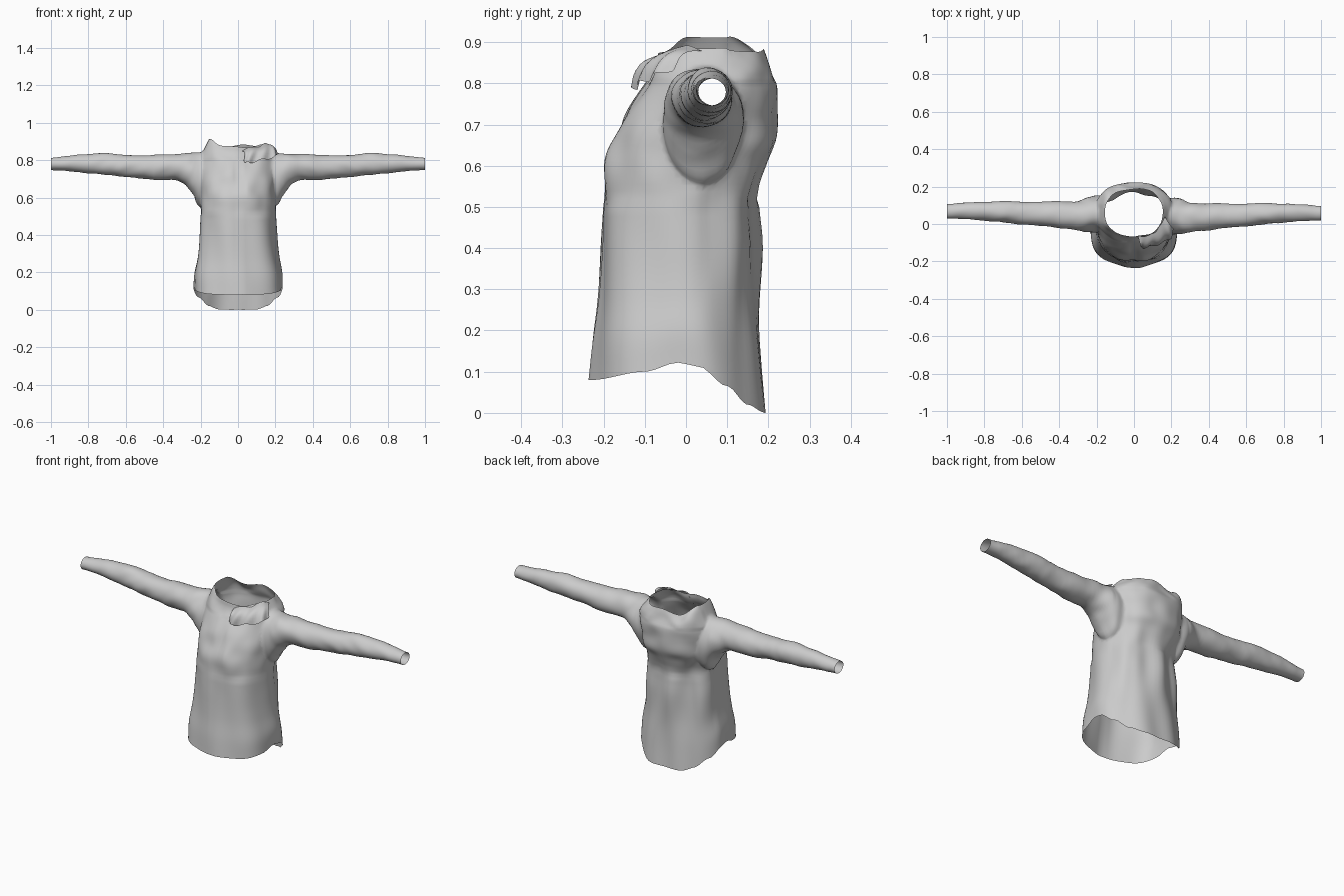
import bpy, bmesh, math
from mathutils import Vector, noise

if "Cube" in bpy.data.objects:
    bpy.data.objects.remove(bpy.data.objects["Cube"])


def spline(keys, n):
    """Catmull-Rom resampling of key tuples, n steps per span."""
    k = [Vector(p) for p in keys]
    k = [k[0] * 2 - k[1]] + k + [k[-1] * 2 - k[-2]]
    out = []
    for i in range(1, len(k) - 2):
        for j in range(n):
            t = j / n
            a, b, c, d = k[i - 1:i + 3]
            out.append(0.5 * (2 * b + (c - a) * t + (2 * a - 5 * b + 4 * c - d) * t * t
                              + (3 * b - a - 3 * c + d) * t ** 3))
    return out + [k[-2]]


def loft(name, rings):
    """Closed tube through rings of points, with end caps."""
    bm = bmesh.new()
    vs = [[bm.verts.new(p) for p in r] for r in rings]
    n = len(vs[0])
    for a, b in zip(vs, vs[1:]):
        for i in range(n):
            bm.faces.new((a[i], a[(i + 1) % n], b[(i + 1) % n], b[i]))
    bm.faces.new(vs[0])
    bm.faces.new(vs[-1])
    bmesh.ops.recalc_face_normals(bm, faces=bm.faces)
    me = bpy.data.meshes.new(name)
    bm.to_mesh(me)
    bm.free()
    ob = bpy.data.objects.new(name, me)
    bpy.context.collection.objects.link(ob)
    return ob


def spow(v, e):
    return math.copysign(abs(v) ** e, v)


def lerp_table(table, v):
    for (a, fa), (b, fb) in zip(table, table[1:]):
        if v <= b:
            t = max(0, (v - a) / (b - a))
            return fa + (fb - fa) * t * t * (3 - 2 * t)
    return table[-1][1]


def bump(v, c, w):
    return math.exp(-((v - c) / w) ** 2)


# Body: height, half width, front y, back y
body_keys = [(0, .238, -.232, .195), (.12, .235, -.224, .183), (.25, .218, -.212, .175),
             (.4, .206, -.205, .176), (.52, .2, -.2, .17), (.6, .2, -.195, .19),
             (.66, .203, -.175, .218), (.72, .207, -.148, .224), (.78, .212, -.108, .224),
             (.82, .205, -.085, .212), (.85, .18, -.07, .2), (.875, .155, -.064, .188)]
rings = []
N = 80
for z, hx, yf, yb in spline(body_keys, 5):
    cy, hy = (yf + yb) / 2, (yb - yf) / 2
    rings.append([(hx * spow(math.cos(a), .88), cy + hy * spow(math.sin(a), .88), z)
                  for a in (2 * math.pi * i / N for i in range(N))])
shirt = loft("shirt", rings)

# Sleeves: x, centre y, centre z, half depth, half height
sleeve_keys = [(.12, .04, .715, .095, .125), (.2, .045, .70, .1, .145), (.25, .04, .735, .092, .105),
               (.32, .038, .762, .075, .073), (.45, .045, .76, .068, .066), (.6, .05, .77, .06, .058),
               (.7, .058, .778, .057, .058), (.85, .062, .78, .047, .046), (1, .06, .779, .039, .033)]
sleeves = []
for side, label in ((-1, "left"), (1, "right")):
    dy = .008 if side < 0 else -.002
    sleeves.append(loft(label + "_sleeve", [
        [(side * x, cy + dy + hy * math.cos(a), cz + hz * math.sin(a))
         for a in (2 * math.pi * i / 36 for i in range(36))]
        for x, cy, cz, hy, hz in spline(sleeve_keys, 6)]))

# Join the sleeves to the body as one skin
bpy.context.view_layer.objects.active = shirt
for s in sleeves:
    m = shirt.modifiers.new("join", 'BOOLEAN')
    m.operation, m.solver, m.object = 'UNION', 'EXACT', s
    bpy.ops.object.modifier_apply(modifier=m.name)
    bpy.data.objects.remove(s)

bm = bmesh.new()
bm.from_mesh(shirt.data)

# Open the hem, neck and cuffs
caps = [f for f in bm.faces
        if all(v.co.z < 1e-4 for v in f.verts) or all(v.co.z > .8749 for v in f.verts)
        or all(abs(v.co.x) > .9999 for v in f.verts)]
bmesh.ops.delete(bm, geom=caps, context='FACES')

# Soften the armholes
arm = [v for v in bm.verts if .16 < abs(v.co.x) < .3 and v.co.z > .5 and not v.is_boundary]
for _ in range(5):
    bmesh.ops.smooth_vert(bm, verts=arm, factor=.5, use_axis_x=True, use_axis_y=True, use_axis_z=True)

# Cloth folds, then the curved hem and uneven neckline
hem = [(-.23, .08), (-.1, .1), (-.02, .122), (.03, .113), (.1, .065), (.15, .02), (.192, 0)]
bm.normal_update()
moves = []
for v in bm.verts:
    x, y, z = v.co
    n = v.normal.copy()
    if abs(x) < .24 and z < .8:
        low = min(1, max(0, (.62 - z) / .2))
        d = .005 * math.sin(7 * math.atan2(y, x) + 4 * z) * low
        if y > .05:
            d += .008 * math.sin(38 * x + 5 * z) * bump(z, .4, .2)
        if y < 0:
            # front opening: overlap step and central crease
            d -= .010 * bump(x, .012 - .15 * (z - .68), .012) * bump(z, .68, .1)
            d += .003 * math.tanh((x - .005) / .006) * bump(x, 0, .03)
        # side tucks
        d -= .010 * bump(y, .14, .018) * bump(z, .38, .22)
    else:
        d = .006 * noise.noise(Vector((abs(x) * 16 + z * 9, y * 14, z * 14 + 3)))
    if z > .5:
        d += .012 * noise.noise(Vector((x * 11, y * 11, z * 11))) * bump(x, 0, .35)
    moves.append((v, n * d))
for v, m in moves:
    if not (v.is_boundary and abs(v.co.x) > .9):
        v.co += m
    x, y, z = v.co
    if z < .35 and abs(x) < .3:
        h = lerp_table(hem, y)
        v.co.z = h + (.35 - h) * max(0, z) / .35
    if z > .8 and abs(x) < .2:
        up = (z - .8) / .075
        v.co.z += up * (.036 * bump(x, -.15, .035) + .012 * bump(x, .14, .04)
                        + .008 * math.sin(30 * x + 1) * (y > .1) - .008 * bump(x, .05, .06) * (y < 0))
bm.to_mesh(shirt.data)
bm.free()

# Crumpled collar flap at the front of the neck
top = spline([(.02, -.062, .848), (.06, -.066, .868), (.11, -.04, .872), (.145, .0, .892), (.165, .04, .878)], 6)
low = spline([(.03, -.122, .80), (.055, -.128, .785), (.12, -.112, .80), (.19, -.082, .815), (.215, -.03, .838)], 6)
bm = bmesh.new()
grid = []
for i, (a, b) in enumerate(zip(top, low)):
    col = []
    for j in range(9):
        t = j / 8
        p = a.lerp(b, t)
        lift = .022 * math.sin(math.pi * t) + .008 * math.sin(i * .9 + 3 * t) * t
        col.append(bm.verts.new(p + Vector((.3, -.7, .65)) * lift))
    grid.append(col)
for a, b in zip(grid, grid[1:]):
    for j in range(8):
        bm.faces.new((a[j], a[j + 1], b[j + 1], b[j]))
me = bpy.data.meshes.new("collar_flap")
bm.to_mesh(me)
bm.free()
flap = bpy.data.objects.new("collar_flap", me)
bpy.context.collection.objects.link(flap)

# Smooth shading
for ob in (shirt, flap):
    for p in ob.data.polygons:
        p.use_smooth = True
